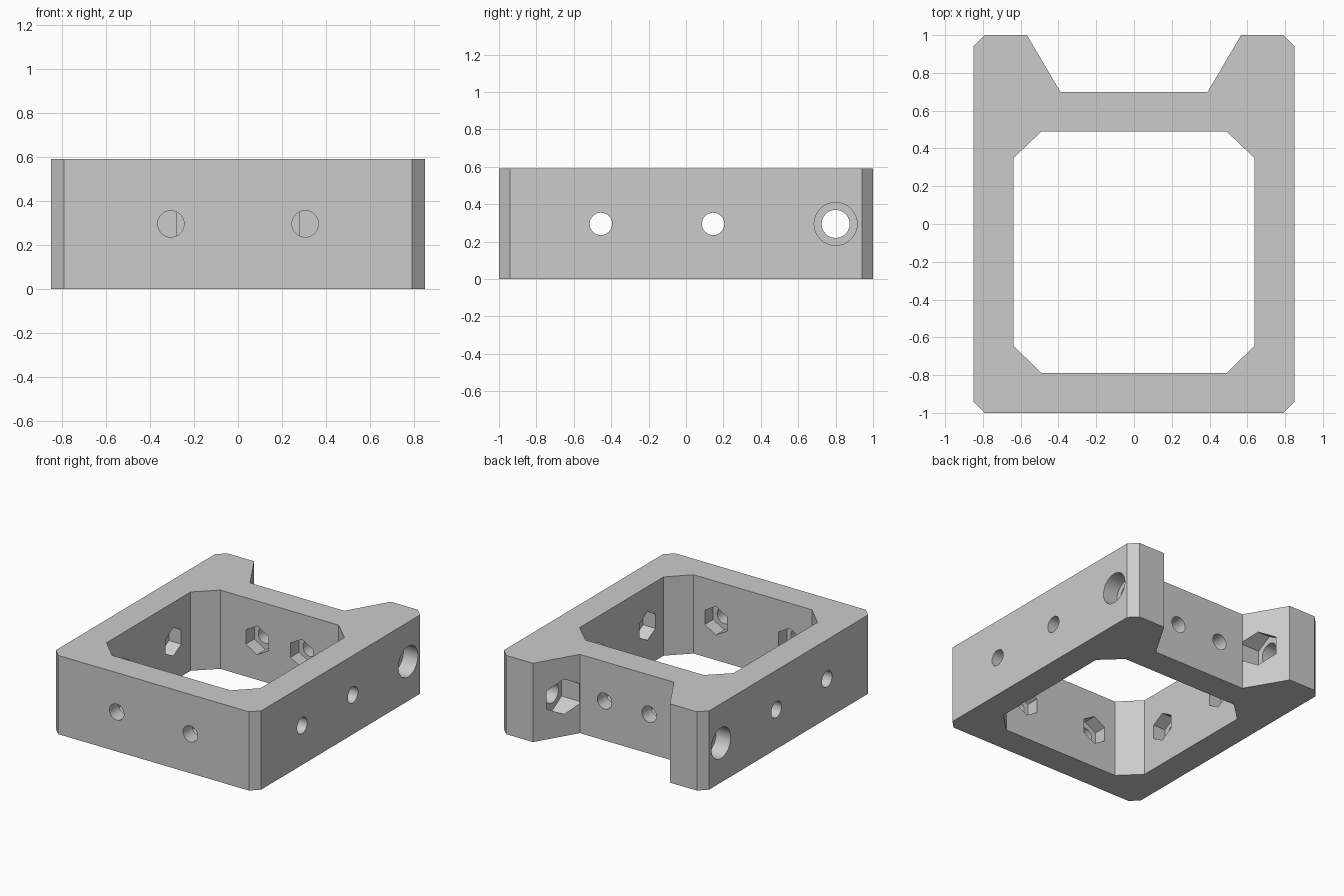
import bpy, bmesh, math
from mathutils import Vector

cube = bpy.data.objects.get("Cube")
if cube:
    bpy.data.objects.remove(cube)

HEIGHT = 0.59
MID = HEIGHT / 2

grey = bpy.data.materials.new("plain grey")
grey.use_nodes = True
grey.diffuse_color = (0.6, 0.6, 0.6, 1)
grey.node_tree.nodes["Principled BSDF"].inputs["Base Color"].default_value = (0.6, 0.6, 0.6, 1)


def prism(name, points, sweep):
    """Extrude a closed outline along the sweep vector."""
    bm = bmesh.new()
    face = bm.faces.new([bm.verts.new(p) for p in points])
    new = bmesh.ops.extrude_face_region(bm, geom=[face])["geom"]
    bmesh.ops.translate(bm, vec=sweep, verts=[v for v in new if isinstance(v, bmesh.types.BMVert)])
    bmesh.ops.recalc_face_normals(bm, faces=bm.faces)
    mesh = bpy.data.meshes.new(name)
    bm.to_mesh(mesh)
    bm.free()
    mesh.materials.append(grey)
    obj = bpy.data.objects.new(name, mesh)
    bpy.context.collection.objects.link(obj)
    return obj


def mirrored(half):
    """Mirror half an outline across x and lay it on the ground."""
    return [(x, y, 0) for x, y in half] + [(-x, y, 0) for x, y in reversed(half)]


def drill(part, axis, at, start, end, radius, sides=32):
    """Cut a round or pointed-top six-sided hole along x or y at mid height."""
    points = []
    for i in range(sides):
        a = math.pi / 2 + math.tau * i / sides
        across, z = at + radius * math.cos(a), MID + radius * math.sin(a)
        points.append((start, across, z) if axis == "x" else (across, start, z))
    depth = end - start
    cutter = prism("cutter", points, Vector((depth, 0, 0) if axis == "x" else (0, depth, 0)))
    cutter.hide_render = True
    mod = part.modifiers.new("hole", "BOOLEAN")
    mod.operation, mod.solver, mod.object = "DIFFERENCE", "EXACT", cutter
    bpy.context.view_layer.objects.active = part
    bpy.ops.object.modifier_apply(modifier=mod.name)
    bpy.data.objects.remove(cutter)


UP = Vector((0, 0, HEIGHT))

# U-shaped outer frame with chamfered corners
frame = prism("outer_frame", mirrored([
    (0.79, -1), (0.85, -0.94), (0.85, 0.94), (0.79, 1),
    (0.637, 1), (0.637, -0.645), (0.49, -0.79)]), UP)

# Rear crossbar with flared wings and inner corner braces
crossbar = prism("rear_crossbar", mirrored([
    (0.49, 0.49), (0.637, 0.35), (0.637, 1), (0.567, 1), (0.39, 0.7)]), UP)

# Side bolt holes with nut pockets on the inside
for y in (-0.455, 0.145):
    drill(frame, "x", y, -1, 1, 0.06)
    drill(frame, "x", y, -0.74, 0.74, 0.107, 6)

for side in (-1, 1):
    # Front wall bolts
    drill(frame, "y", side * 0.305, -1.1, -0.6, 0.06)
    drill(frame, "y", side * 0.305, -0.89, -0.6, 0.107, 6)
    # Crossbar bolts
    drill(crossbar, "y", side * 0.185, 0.4, 0.8, 0.06)
    drill(crossbar, "y", side * 0.185, 0.4, 0.59, 0.107, 6)
    # Counterbored axle holes with nut pockets in the wings
    drill(frame, "x", 0.8, side * 0.6, side * 0.9, 0.075)
    drill(frame, "x", 0.8, side * 0.73, side * 0.9, 0.115)
    drill(crossbar, "x", 0.8, side * 0.391, side * 0.7, 0.075)
    drill(crossbar, "x", 0.8, side * 0.391, side * 0.55, 0.132, 6)

# Smooth hole walls, crisp edges elsewhere
for part in (frame, crossbar):
    bpy.ops.object.select_all(action="DESELECT")
    part.select_set(True)
    bpy.context.view_layer.objects.active = part
    bpy.ops.object.shade_smooth_by_angle(angle=math.radians(25))
